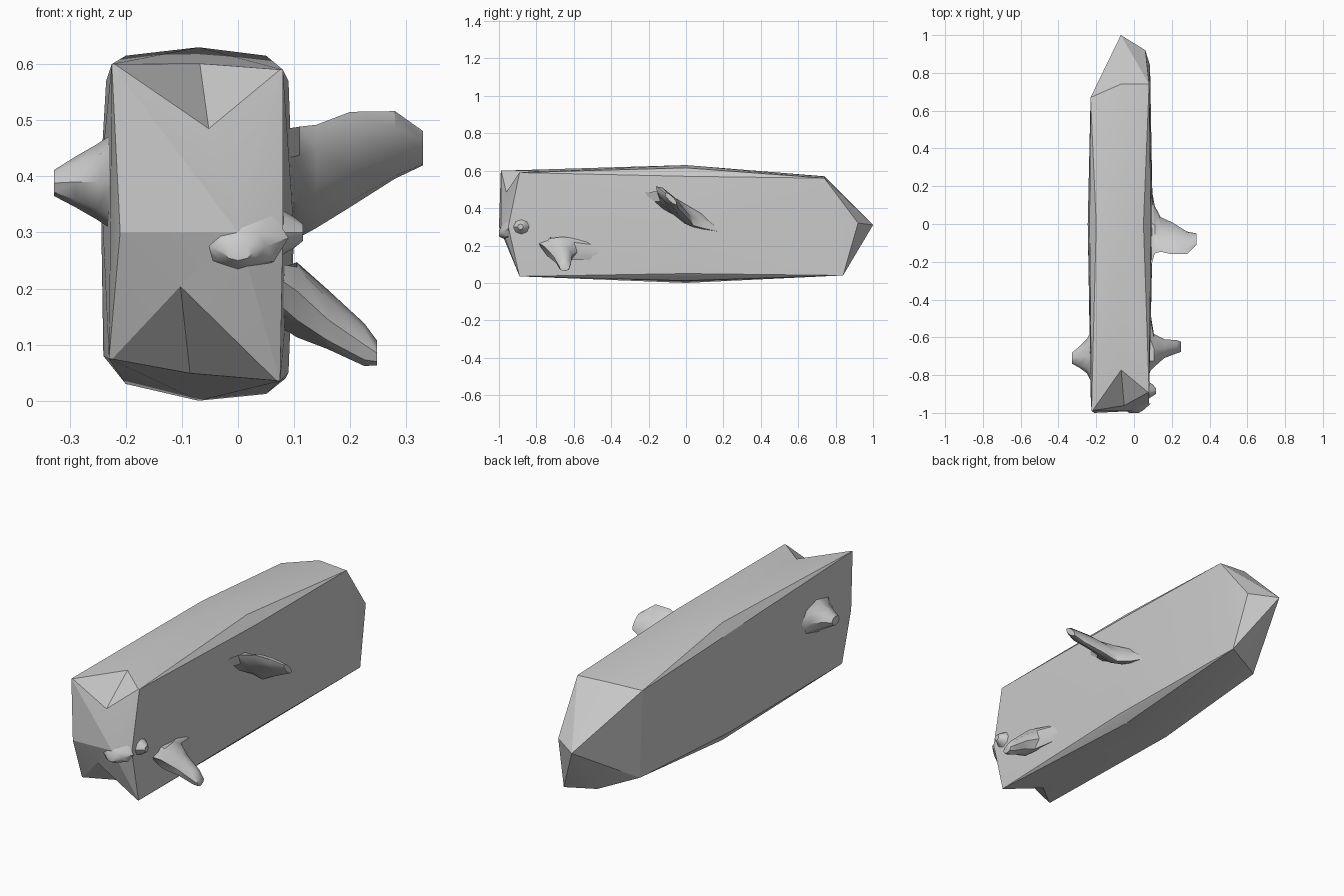
import bpy, bmesh
from math import sin, cos, pi, radians
from mathutils import Vector

if "Cube" in bpy.data.objects:
    bpy.data.objects.remove(bpy.data.objects["Cube"], do_unlink=True)

grey = bpy.data.materials.new("plain_grey")
grey.use_nodes = True
COLOUR = (0.6, 0.6, 0.6, 1)
grey.diffuse_color = COLOUR
grey.node_tree.nodes["Principled BSDF"].inputs["Base Color"].default_value = COLOUR


def finish(name, bm):
    bmesh.ops.recalc_face_normals(bm, faces=bm.faces[:])
    mesh = bpy.data.meshes.new(name)
    bm.to_mesh(mesh)
    bm.free()
    mesh.materials.append(grey)
    obj = bpy.data.objects.new(name, mesh)
    bpy.context.collection.objects.link(obj)
    return obj


def activate(obj):
    bpy.ops.object.select_all(action="DESELECT")
    obj.select_set(True)
    bpy.context.view_layer.objects.active = obj


def smooth(obj, angle):
    activate(obj)
    bpy.ops.object.shade_smooth_by_angle(angle=radians(angle))


def hull(name, points):
    bm = bmesh.new()
    verts = [bm.verts.new(p) for p in points]
    result = bmesh.ops.convex_hull(bm, input=verts)
    loose = set(result["geom_interior"]) | set(result["geom_unused"])
    bmesh.ops.delete(bm, geom=[v for v in loose if isinstance(v, bmesh.types.BMVert)],
                     context="VERTS")
    return finish(name, bm)


def spur(name, sections, tilt=0, along_y=False, sides=8):
    """Loft of ellipses: (axis position, side, height, half length, half thickness)."""
    bm = bmesh.new()
    rings = []
    for i, (a, s, h, long, thin) in enumerate(sections):
        t = radians(tilt[i] if isinstance(tilt, list) else tilt)
        ring = []
        for k in range(sides):
            u, v = long * cos(2 * pi * k / sides), thin * sin(2 * pi * k / sides)
            p, q = s + u * cos(t) - v * sin(t), h + u * sin(t) + v * cos(t)
            ring.append(bm.verts.new((p, a, q) if along_y else (a, p, q)))
        rings.append(ring)
    for r, n in zip(rings, rings[1:]):
        for k in range(sides):
            j = (k + 1) % sides
            bm.faces.new((r[k], r[j], n[j], n[k]))
    bm.faces.new(rings[0])
    bm.faces.new(rings[-1])
    obj = finish(name, bm)
    smooth(obj, 40)
    return obj


# Long faceted body: blunt front, swollen middle, pointed tail
front = [(-.225, -.99, .60), (.08, -.89, .59), (-.21, -1, .30), (.08, -.95, .30),
         (-.23, -.90, .075), (.075, -.89, .035), (0, -.99, .30)]
middle = [(-.2, 0, .615), (-.07, 0, .63), (.05, 0, .615), (.09, 0, .57), (.1, 0, .30),
          (.09, 0, .05), (.05, 0, .012), (-.07, 0, 0), (-.2, 0, .03), (-.24, 0, .08),
          (-.245, 0, .40), (-.235, 0, .57)]
tail = [(.08, .74, .56), (-.07, .74, .57), (-.23, .67, .54), (.06, .92, .32),
        (-.07, 1, .31), (.085, .84, .04), (-.05, .77, .04), (-.2, .65, .09)]
body = hull("body", front + middle + tail)

# V-shaped notches at the top and bottom front edges
notches = [
    [(-.225, -.992, .602), (.081, -.893, .592), (-.07, -.75, .615), (-.05, -.985, .47),
     (-.07, -1.1, .75)],
    [(-.231, -.903, .073), (.076, -.893, .033), (-.08, -.72, 0), (-.105, -.985, .225),
     (-.08, -1.1, -.1)],
]
for points in notches:
    cutter = hull("notch_cutter", points)
    cutter.hide_render = True
    cut = body.modifiers.new("notch", "BOOLEAN")
    cut.operation = "DIFFERENCE"
    cut.solver = "EXACT"
    cut.object = cutter
    activate(body)
    bpy.ops.object.modifier_apply(modifier=cut.name)
    bpy.data.objects.remove(cutter, do_unlink=True)
smooth(body, 18)

# Slanted blade on the left side, flaring into the body
spur("left_blade", [(.08, .0, .37, .28, .03), (.11, -.03, .39, .16, .04),
                    (.14, -.055, .40, .13, .035), (.2, -.075, .43, .12, .03),
                    (.28, -.10, .456, .085, .025), (.33, -.08, .45, .043, .014)],
     tilt=[-24, -38, -45, -45, -45, -45])

# Drooping arm low on the left side
spur("left_arm", [(.07, -.58, .185, .22, .05), (.105, -.67, .18, .09, .068),
                  (.16, -.66, .145, .05, .053), (.225, -.65, .10, .035, .038),
                  (.248, -.65, .085, .028, .022)], tilt=[-9, -10, 0, 0, 0])

# Short stub on the right side
spur("right_stub", [(-.225, -.7, .39, .14, .085), (-.25, -.7, .39, .09, .068),
                    (-.29, -.705, .39, .055, .045), (-.328, -.71, .388, .03, .023)])

# Small lumps at the front
spur("left_lump", [(.07, -.88, .30, .05, .045), (.1, -.88, .30, .03, .028),
                   (.116, -.885, .30, .015, .015)])
spur("front_lump", [(-.95, 0, .29, .09, .06), (-.985, 0, .275, .05, .035),
                    (-1, 0, .265, .025, .015)], along_y=True)
